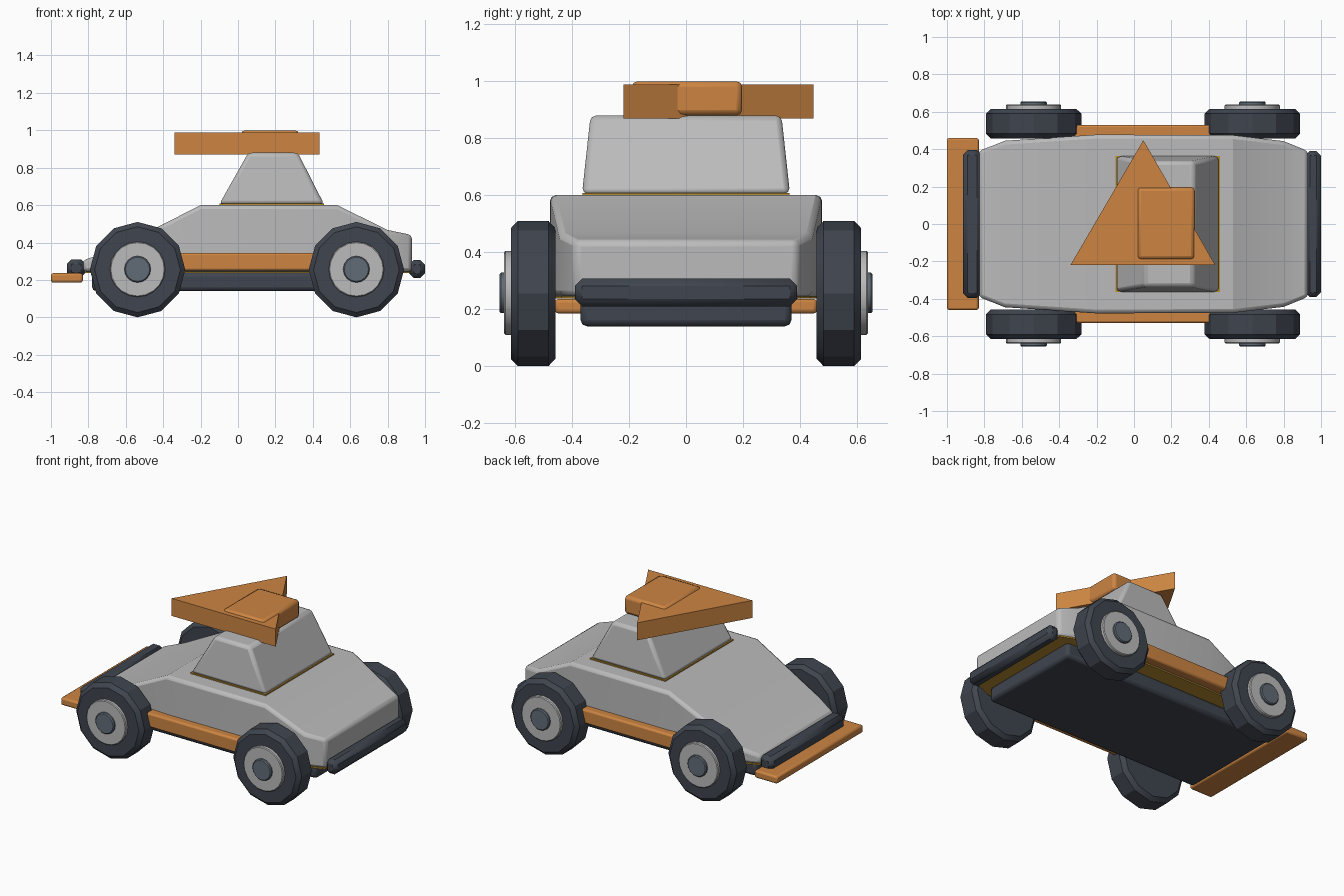
import bpy, bmesh, math

if "Cube" in bpy.data.objects:
    bpy.data.objects.remove(bpy.data.objects["Cube"])


def material(name, rgb):
    m = bpy.data.materials.new(name)
    m.diffuse_color = (*rgb, 1)
    m.use_nodes = True
    m.node_tree.nodes["Principled BSDF"].inputs["Base Color"].default_value = m.diffuse_color
    return m


GREY = material("light grey", (0.50, 0.50, 0.50))
ORANGE = material("orange", (0.61, 0.235, 0.055))
DARK = material("dark slate", (0.050, 0.060, 0.078))
STEEL = material("steel blue grey", (0.12, 0.15, 0.185))
GOLD = material("dull gold", (0.46, 0.26, 0.03))


def finish(obj, mat, bevel=0, segments=2):
    obj.data.materials.append(mat)
    if bevel:
        b = obj.modifiers.new("Bevel", "BEVEL")
        b.width, b.segments = bevel, segments
        b.limit_method, b.angle_limit = "ANGLE", math.radians(40)
    return obj


def mesh(name, verts, faces, mat, bevel=0, segments=2):
    me = bpy.data.meshes.new(name)
    me.from_pydata(verts, [], faces)
    bm = bmesh.new()
    bm.from_mesh(me)
    bmesh.ops.recalc_face_normals(bm, faces=bm.faces)
    bm.to_mesh(me)
    bm.free()
    obj = bpy.data.objects.new(name, me)
    bpy.context.collection.objects.link(obj)
    return finish(obj, mat, bevel, segments)


def loft(name, lower, upper, mat, bevel=0, segments=2):
    """Closed solid between two matching rings."""
    n = len(lower)
    sides = [(i, (i + 1) % n, n + (i + 1) % n, n + i) for i in range(n)]
    return mesh(name, lower + upper, sides + [tuple(range(n)), tuple(range(n, 2 * n))],
                mat, bevel, segments)


def rect(x0, x1, y0, y1, z):
    return [(x0, y0, z), (x1, y0, z), (x1, y1, z), (x0, y1, z)]


def box(name, x, y, z, mat, bevel=0, segments=2):
    return loft(name, rect(*x, *y, z[0]), rect(*x, *y, z[1]), mat, bevel, segments)


def disc(name, x, y0, y1, z, r, sides, mat, bevel):
    bpy.ops.mesh.primitive_cylinder_add(
        vertices=sides, radius=r, depth=abs(y1 - y0),
        location=(x, (y0 + y1) / 2, z), rotation=(math.pi / 2, 0, 0))
    obj = bpy.context.object
    obj.name = name
    return finish(obj, mat, bevel, 1)


# Body: stations along x as (x, half width, top height)
stations = [(-0.83, 0.39, 0.305), (-0.69, 0.445, 0.35), (-0.2, 0.478, 0.60),
            (0.53, 0.475, 0.60), (0.80, 0.443, 0.467), (0.93, 0.39, 0.44)]
verts, faces = [], []
for x, w, top in stations:
    verts += [(x, -w, 0.245), (x, w, 0.245), (x, w, top), (x, -w, top)]
for s in range(len(stations) - 1):
    for k in range(4):
        a, b = 4 * s + k, 4 * s + (k + 1) % 4
        faces.append((a, b, b + 4, a + 4))
last = 4 * (len(stations) - 1)
faces += [(0, 1, 2, 3), tuple(range(last, last + 4))]
mesh("body", verts, faces, GREY, 0.02)

# Gold underside plate following the body outline
outline = [(x, -w) for x, w, t in stations] + [(x, w) for x, w, t in reversed(stations)]
loft("underside_plate", [(x * 0.99, y * 0.99, 0.237) for x, y in outline],
     [(x * 0.99, y * 0.99, 0.246) for x, y in outline], GOLD)

# Chassis, bumpers, front plate
box("chassis", (-0.78, 0.84), (-0.37, 0.37), (0.14, 0.24), DARK, 0.022)
box("front_bumper", (-0.915, -0.815), (-0.395, 0.395), (0.215, 0.31), DARK, 0.025, 1)
box("rear_bumper", (0.915, 1.0), (-0.39, 0.39), (0.21, 0.307), DARK, 0.025, 1)
box("front_plate", (-1.0, -0.83), (-0.46, 0.46), (0.185, 0.236), ORANGE, 0.012)

# Cabin with gold base trim
loft("cabin", rect(-0.10, 0.46, -0.365, 0.365, 0.605),
     rect(0.055, 0.32, -0.335, 0.335, 0.88), GREY, 0.02)
box("cabin_trim", (-0.10, 0.46), (-0.363, 0.363), (0.599, 0.608), GOLD)

# Roof arrow: triangular prism with a rounded block through it
tri = [(-0.34, -0.22), (0.435, -0.22), (0.05, 0.448)]
loft("roof_triangle", [(x, y, 0.87) for x, y in tri],
     [(x, y, 0.988) for x, y in tri], ORANGE)
box("roof_block", (0.017, 0.325), (-0.19, 0.197), (0.88, 1.0), ORANGE, 0.02)

# Side sills and wheels
for side, s in (("left", 1), ("right", -1)):
    ys = sorted((0.44 * s, 0.53 * s))
    box(side + "_sill", (-0.40, 0.50), ys, (0.25, 0.345), ORANGE, 0.012)
    for end, x in (("front", -0.537), ("rear", 0.633)):
        tag = end + "_" + side
        disc(tag + "_tyre", x, 0.458 * s, 0.615 * s, 0.255, 0.255, 12, DARK, 0.025)
        disc(tag + "_hub", x, 0.60 * s, 0.638 * s, 0.257, 0.148, 20, GREY, 0.005)
        disc(tag + "_cap", x, 0.63 * s, 0.655 * s, 0.257, 0.071, 16, STEEL, 0.006)

# Smooth the bevels while keeping hard edges
bpy.ops.object.select_all(action="SELECT")
bpy.ops.object.shade_smooth_by_angle(angle=math.radians(25))
